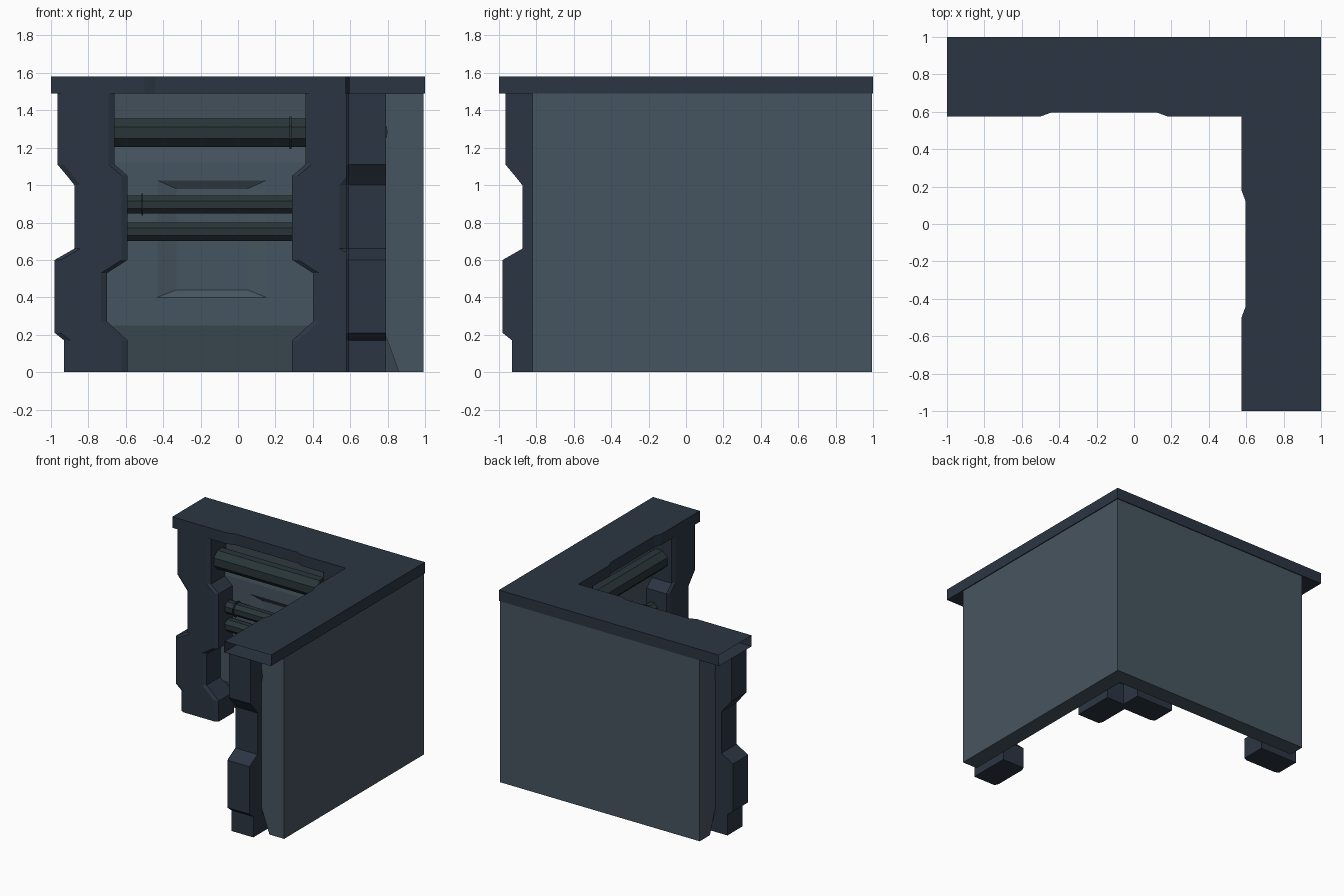
import bpy, bmesh
from math import pi
from mathutils import Matrix

if "Cube" in bpy.data.objects:
    bpy.data.objects.remove(bpy.data.objects["Cube"])

SWAP = Matrix(((0, 1, 0, 0), (1, 0, 0, 0), (0, 0, 1, 0), (0, 0, 0, 1)))  # mirror over the diagonal


def material(name, color):
    m = bpy.data.materials.new(name)
    m.diffuse_color = (*color, 1)
    m.use_nodes = True
    m.node_tree.nodes["Principled BSDF"].inputs["Base Color"].default_value = m.diffuse_color
    return m


DARK = material("dark_metal", (0.024, 0.036, 0.055))
PANEL = material("panel_metal", (0.062, 0.09, 0.115))
PIPE = material("pipe_metal", (0.022, 0.036, 0.04))


def finish(bm, name, mat, swap=False):
    bmesh.ops.recalc_face_normals(bm, faces=bm.faces)
    if swap:
        bm.transform(SWAP)
        bmesh.ops.reverse_faces(bm, faces=bm.faces)
    me = bpy.data.meshes.new(name)
    bm.to_mesh(me)
    bm.free()
    me.materials.append(mat)
    ob = bpy.data.objects.new(name, me)
    bpy.context.collection.objects.link(ob)
    return ob


def loft(rings, caps=True):
    bm = bmesh.new()
    vs = [[bm.verts.new(p) for p in ring] for ring in rings]
    n = len(rings[0])
    for a, b in zip(vs, vs[1:]):
        for i in range(n):
            j = (i + 1) % n
            bm.faces.new((a[i], a[j], b[j], b[i]))
    if caps:
        bm.faces.new(vs[0])
        bm.faces.new(vs[-1])
    return bm


# L-shaped top cap, hollow and open at its two ends
half = [(-1, 1), (-1, .575), (-.5, .575), (-.44, .597), (.12, .597), (.18, .575)]
outline = half + [(.575, .575)] + [(y, x) for x, y in reversed(half)] + [(1, 1)]
bm = loft([[(x, y, z) for x, y in outline] for z in (1.49, 1.58)])
ends = [f for f in bm.faces
        if all(v.co.x < -.99 for v in f.verts) or all(v.co.y < -.99 for v in f.verts)]
bmesh.ops.recalc_face_normals(bm, faces=bm.faces)
bmesh.ops.delete(bm, geom=ends, context='FACES')
finish(bm, "top_cap", DARK)

# Pillar silhouette: height, outer edge, inner edge
ROWS = [(0, -.93, -.59), (.17, -.93, -.59), (.21, -.98, -.634), (.27, -.98, -.70),
        (.53, -.98, -.70), (.60, -.98, -.59), (.66, -.875, -.59), (1.0, -.875, -.59),
        (1.05, -.915, -.59), (1.11, -.965, -.66), (1.49, -.965, -.66)]
# Wall section: depth, height
SECTION = [(.993, 0), (.86, 0), (.77, .25), (.77, 1.12), (.797, 1.28), (.77, 1.49), (.993, 1.49)]


def pillar(name, flip, swap):
    rings = []
    for z, l, r in ROWS:
        ring = [(l, .79), (l, .592), (l + .032, .577), (r - .032, .577), (r, .592), (r, .79)]
        rings.append([(-.30 - x if flip else x, y, z) for x, y in ring])
    finish(loft(rings), name, DARK, swap)


def cylinder(name, x0, x1, y, z, r, swap, sides=8):
    bm = bmesh.new()
    bmesh.ops.create_cone(bm, cap_ends=True, segments=sides, radius1=r, radius2=r, depth=x1 - x0)
    bm.transform(Matrix.Translation(((x0 + x1) / 2, y, z)) @ Matrix.Rotation(pi / 2, 4, 'Y')
                 @ Matrix.Rotation(pi / sides, 4, 'Z'))
    finish(bm, name, PIPE, swap)


for side, swap in (("back", False), ("right", True)):
    # Wall panel, mitred at the corner
    wall = finish(loft([[(-.82, d, z) for d, z in SECTION],
                        [(d, d, z) for d, z in SECTION]]), side + "_wall_panel", PANEL, swap)

    # Shallow sloped recess in the inner face
    def rect(y, x0, x1, z0, z1):
        return [(x0, y, z0), (x1, y, z0), (x1, y, z1), (x0, y, z1)]
    cutter = finish(loft([rect(.74, -.53, .25, .36, 1.07), rect(.80, -.33, .05, .44, .98)]),
                    side + "_recess_cutter", PANEL, swap)
    cutter.hide_render = True
    cutter.hide_viewport = True
    cut = wall.modifiers.new("recess", 'BOOLEAN')
    cut.operation = 'DIFFERENCE'
    cut.solver = 'EXACT'
    cut.object = cutter

    # Pillars at the free end and by the corner
    pillar(side + "_end_pillar", False, swap)
    pillar(side + "_corner_pillar", True, swap)

    # Pipes and their thin collars
    cylinder(side + "_upper_pipe", -.72, .42, .707, 1.28, .083, swap)
    cylinder(side + "_middle_pipe", -.72, .42, .72, .896, .053, swap)
    cylinder(side + "_lower_pipe", -.72, .42, .72, .75, .053, swap)
    cylinder(side + "_upper_collar", .275, .285, .707, 1.28, .095, swap)
    cylinder(side + "_middle_collar", -.517, -.507, .72, .896, .063, swap)
